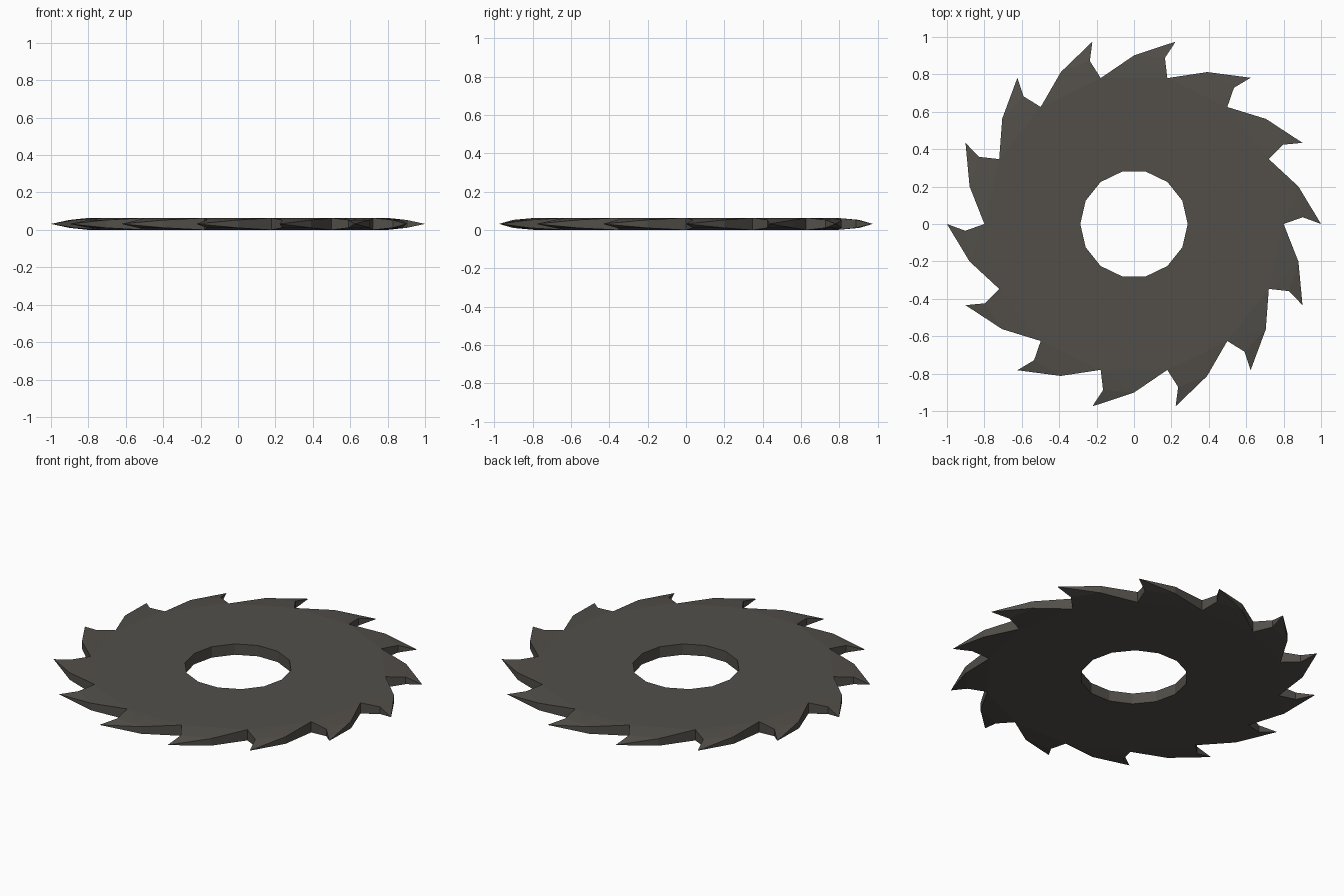
import bpy, bmesh, math

if "Cube" in bpy.data.objects:
    bpy.data.objects.remove(bpy.data.objects["Cube"])

TEETH = 14
HALF = 0.032          # half thickness of the disc
MID = 0.021           # half thickness halfway up a tooth
STEP = 2 * math.pi / TEETH

steel = bpy.data.materials.new("dark steel")
steel.diffuse_color = (0.085, 0.078, 0.068, 1)
steel.use_nodes = True
steel.node_tree.nodes["Principled BSDF"].inputs["Base Color"].default_value = steel.diffuse_color

bm = bmesh.new()


def vert(r, ang, h):
    return bm.verts.new((r * math.cos(ang), r * math.sin(ang), HALF + h))


def pair(r, ang, h):
    """Top and bottom vertex at the same place."""
    return vert(r, ang, h), vert(r, ang, -h)


# Rings of points: hole, tooth root, front and back of tooth, tip
hole = [pair(0.287, k * STEP, HALF) for k in range(TEETH)]
root = [pair(0.8, k * STEP, HALF) for k in range(TEETH)]
hook = [pair(0.903, k * STEP + math.radians(2.3), MID) for k in range(TEETH)]
back = [pair(0.902, k * STEP + math.radians(12.8), MID) for k in range(TEETH)]
tip = [vert(1.0, k * STEP, 0) for k in range(TEETH)]

for k in range(TEETH):
    n = (k + 1) % TEETH
    # Flat disc and tapered tooth, on both sides
    for s in (0, 1):
        bm.faces.new((hole[k][s], root[k][s], root[n][s], hole[n][s]))
        bm.faces.new((root[k][s], hook[k][s], back[k][s]))
        bm.faces.new((root[k][s], back[k][s], root[n][s]))
        bm.faces.new((hook[k][s], tip[k], back[k][s]))
    # Edge walls of the tooth and the hole
    for a, b in ((hole[k], hole[n]), (root[k], hook[k]), (back[k], root[n])):
        bm.faces.new((a[0], a[1], b[1], b[0]))
    bm.faces.new((hook[k][0], hook[k][1], tip[k]))
    bm.faces.new((back[k][0], tip[k], back[k][1]))

bmesh.ops.recalc_face_normals(bm, faces=bm.faces)
mesh = bpy.data.meshes.new("saw_blade")
bm.to_mesh(mesh)
bm.free()
mesh.materials.append(steel)
blade = bpy.data.objects.new("saw_blade", mesh)
bpy.context.collection.objects.link(blade)
